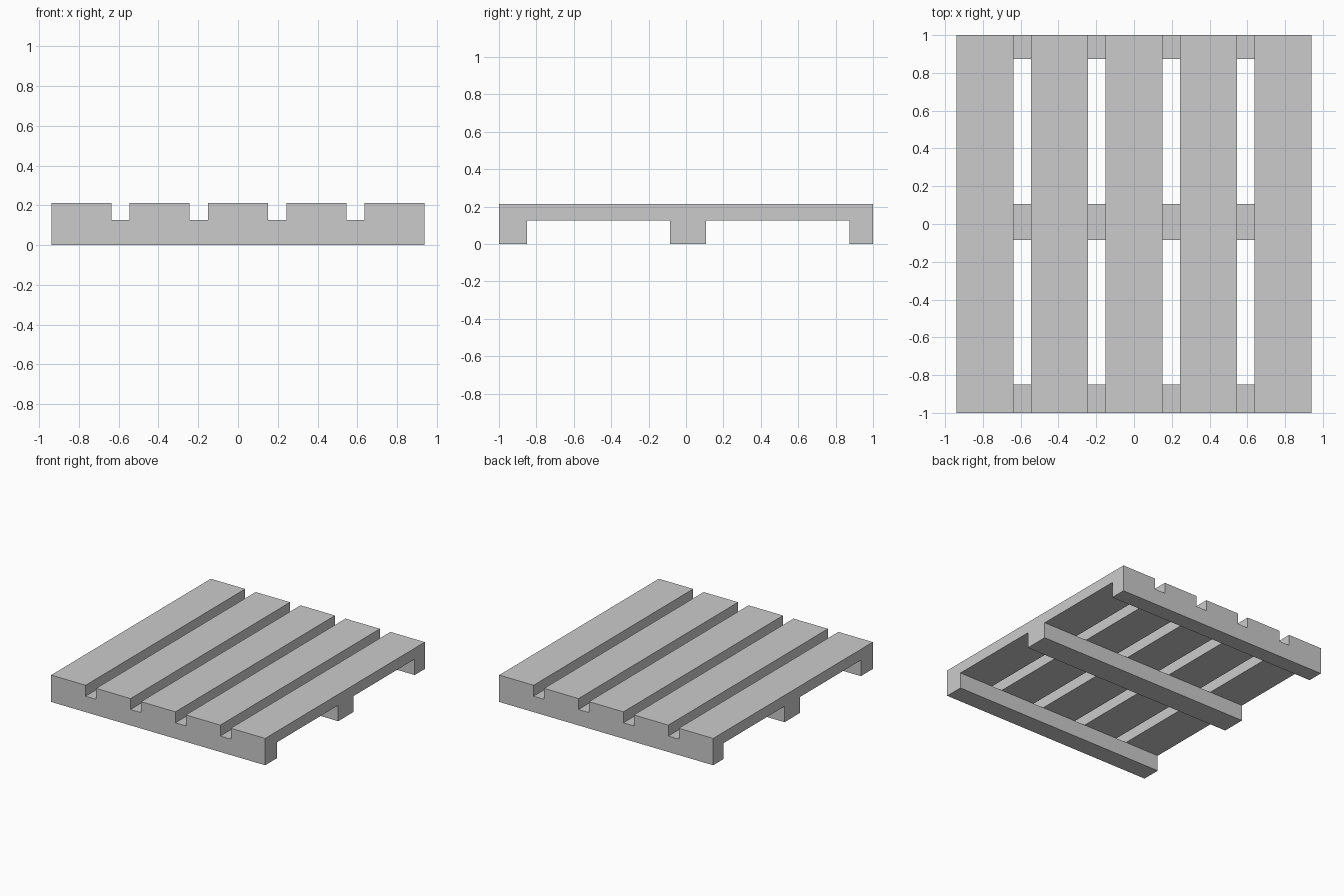
import bpy
import bmesh
from mathutils import Matrix, Vector

if "Cube" in bpy.data.objects:
    bpy.data.objects.remove(bpy.data.objects["Cube"])

SLAT_W, PITCH = 0.302, 0.394
HALF_X = 2 * PITCH + SLAT_W / 2
DECK_Z, TOP_Z = 0.126, 0.213


def boxes(name, extents):
    """One object made of boxes given as (min corner, max corner)."""
    bm = bmesh.new()
    for lo, hi in extents:
        lo, hi = Vector(lo), Vector(hi)
        mat = Matrix.Translation((lo + hi) / 2) @ Matrix.Diagonal((*(hi - lo), 1))
        bmesh.ops.create_cube(bm, size=1, matrix=mat)
    mesh = bpy.data.meshes.new(name)
    bm.to_mesh(mesh)
    bm.free()
    obj = bpy.data.objects.new(name, mesh)
    bpy.context.collection.objects.link(obj)
    return obj


# Five deck slats running front to back
deck = boxes("pallet_deck", [
    ((i * PITCH - SLAT_W / 2, -1, DECK_Z), (i * PITCH + SLAT_W / 2, 1, TOP_Z))
    for i in range(-2, 3)])

# Three bearers of different widths running side to side
bearers = boxes("bearers", [
    ((-HALF_X, y0, 0), (HALF_X, y1, DECK_Z))
    for y0, y1 in ((-1, -0.85), (-0.085, 0.106), (0.873, 1))])

# Weld slats and bearers into one solid
union = deck.modifiers.new("weld_bearers", 'BOOLEAN')
union.operation = 'UNION'
union.solver = 'EXACT'
union.object = bearers
bpy.context.view_layer.objects.active = deck
bpy.ops.object.modifier_apply(modifier=union.name)
bpy.data.objects.remove(bearers)
deck.name = "pallet"

# Merge the coplanar faces left at the joints
bm = bmesh.new()
bm.from_mesh(deck.data)
bmesh.ops.dissolve_limit(bm, angle_limit=0.01, verts=bm.verts, edges=bm.edges)
bm.to_mesh(deck.data)
bm.free()
